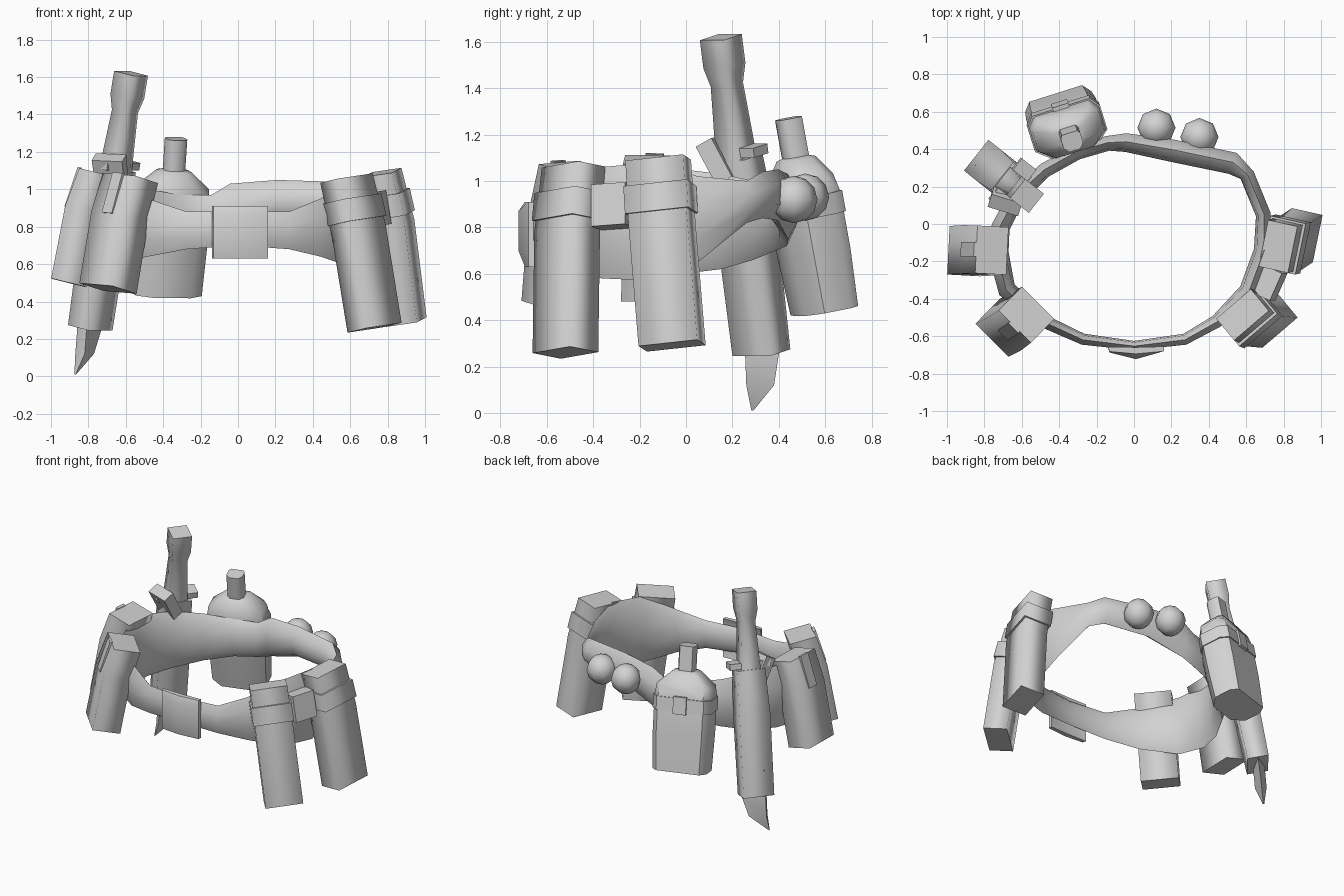
import bpy, bmesh, math
from mathutils import Vector as V

if "Cube" in bpy.data.objects:
    bpy.data.objects.remove(bpy.data.objects["Cube"])

grey = bpy.data.materials.new("light_grey")
grey.diffuse_color = (0.65, 0.65, 0.65, 1)
grey.use_nodes = True
grey.node_tree.nodes["Principled BSDF"].inputs["Base Color"].default_value = grey.diffuse_color

BOX = [(-.5, -.5), (.5, -.5), (.5, .5), (-.5, .5)]
OCT = [(-.5, -.22), (-.28, -.5), (.28, -.5), (.5, -.22), (.5, .22), (.28, .5), (-.28, .5), (-.5, .22)]
FLASK = [(-.5, -.22), (-.28, -.5), (.28, -.5), (.5, -.22), (.5, .3), (.4, .5), (-.4, .5), (-.5, .3)]


def finish(name, bm, angle=50):
    """Make the object; angle None keeps the edge smoothing set on the mesh."""
    bmesh.ops.recalc_face_normals(bm, faces=bm.faces)
    for f in bm.faces:
        f.smooth = True
    me = bpy.data.meshes.new(name)
    bm.to_mesh(me)
    bm.free()
    ob = bpy.data.objects.new(name, me)
    me.materials.append(grey)
    bpy.context.collection.objects.link(ob)
    if angle is not None:
        bpy.ops.object.select_all(action='DESELECT')
        ob.select_set(True)
        bpy.context.view_layer.objects.active = ob
        bpy.ops.object.shade_smooth_by_angle(angle=math.radians(angle))
    return ob


def skin(name, rings, closed=False, angle=50):
    """Bridge rings of points; cap the ends unless closed into a loop."""
    bm = bmesh.new()
    vs = [[bm.verts.new(p) for p in r] for r in rings]
    n, k = len(rings), len(rings[0])
    for i in range(n if closed else n - 1):
        a, b = vs[i], vs[(i + 1) % n]
        for j in range(k):
            bm.faces.new((a[j], a[(j + 1) % k], b[(j + 1) % k], b[j]))
    if not closed:
        for cap in (vs[0], vs[-1]):
            for e in bm.faces.new(cap).edges:
                e.smooth = False
    return finish(name, bm, angle)


def loft(name, top, bottom, out, shape, stations, angle=50):
    """Sections along an axis; station = (fraction, width, depth, outward shift)."""
    top, bottom = V(top), V(bottom)
    axis = (bottom - top).normalized()
    out = V((*out, 0))
    out = (out - axis * out.dot(axis)).normalized()
    side = axis.cross(out)
    return skin(name, [[top.lerp(bottom, f) + side * (x * w) + out * (y * d + s)
                        for x, y in shape] for f, w, d, s in stations], angle=angle)


# Belt: outer x, outer y, bottom, top, thickness at each station
belt = [
    (0, -.675, .70, .88, .05), (.28, -.645, .68, .88, .06), (.46, -.55, .64, .95, .07),
    (.65, -.39, .58, 1.06, .10), (.74, -.15, .57, 1.08, .10), (.73, .06, .65, 1.02, .08),
    (.64, .28, .82, 1.0, .08), (.55, .38, .84, 1.04, .12), (.22, .45, .83, 1.05, .12),
    (-.04, .485, .75, 1.03, .10), (-.15, .47, .72, .97, .08), (-.32, .42, .70, .97, .08),
    (-.5, .32, .66, 1.0, .08), (-.66, .18, .62, 1.03, .09), (-.76, .0, .60, 1.05, .10),
    (-.78, -.16, .58, 1.05, .11), (-.72, -.38, .60, 1.03, .10), (-.5, -.55, .64, .95, .07),
    (-.28, -.645, .68, .88, .06)]
rings = []
for i, (x, y, lo, hi, t) in enumerate(belt):
    a, b = belt[i - 1], belt[(i + 1) % len(belt)]
    n = V((b[1] - a[1], a[0] - b[0], 0)).normalized()
    prof = [(-.45, 0), (0, .3), (0, .7), (-.45, 1), (-.85, .85), (-1, .5), (-.85, .15)]
    rings.append([V((x, y, 0)) + n * (o * t) + V((0, 0, lo + (hi - lo) * f)) for o, f in prof])
skin("belt", rings, True, 80)

# Folded front buckle, shallower toward its upper and lower rims
skin("buckle", [[(x, y - b * (1 - abs(x) / .16), z) for x, y in
     [(-.14, -.655), (-.13, -.68), (.01, -.685), (.16, -.68), (.16, -.655), (.01, -.65)]]
     for z, b in ((.63, .01), (.70, .04), (.87, .04), (.91, .01))], angle=30)

# Pouches: name, top, bottom, outward direction, width, depth
pouches = [
    ("right_front_pouch", (.58, -.485, 1.06), (.73, -.52, .26), (.65, -.76), .25, .16),
    ("right_side_pouch", (.77, -.12, 1.09), (.90, -.06, .29), (.97, -.2), .26, .17),
    ("left_front_pouch", (-.575, -.485, 1.06), (-.695, -.555, .47), (-.7, -.7), .25, .19),
    ("left_side_pouch", (-.76, -.14, 1.09), (-.905, -.145, .50), (-1, .05), .26, .18)]
for name, top, bot, out, w, d in pouches:
    loft(name, top, bot, out, BOX,
         [(0, w * .98, d * .95, 0), (.35, w, d, .02), (1, w, d, 0)], None)
    if name.startswith("right"):
        # Wrap band
        loft(name + "_band", top, bot, out, BOX,
             [(.14, w + .02, d + .025, .008), (.29, w + .02, d + .025, .016)], None)
    else:
        # Narrow closing tab
        loft(name + "_tab", top, bot, out, BOX,
             [(-.01, w * .3, .02, d * .5), (.36, w * .3, .02, d * .5 + .018)])

# Loop joining the two right pouches
loft("right_loop", (.70, -.31, .98), (.73, -.31, .80), (.9, -.4), BOX,
     [(0, .16, .13, 0), (1, .16, .13, 0)])

# Canteen: body, shoulder and neck in one skin
ct, cb, co = (-.33, .44, 1.27), (-.385, .59, .44), (-.3, .95)
loft("canteen", ct, cb, co, FLASK,
     [(0, .11, .10, 0), (.20, .11, .10, 0), (.21, .18, .14, 0), (.31, .37, .22, 0),
      (.40, .39, .25, 0), (.7, .39, .25, 0), (1, .37, .23, 0)])
loft("canteen_band", ct, cb, co, FLASK, [(.40, .405, .265, 0), (.51, .405, .265, 0)])
loft("canteen_clasp", ct, cb, co, BOX, [(.385, .09, .03, .13), (.525, .09, .03, .13)])

# Knife: handle, guard and sheath along one slanted axis
kt, kb, ko = (-.572, .15, 1.62), (-.79, .325, .26), (-.78, .62)
loft("knife_handle", kt, kb, ko, BOX,
     [(0, .13, .13, 0), (.09, .13, .13, 0), (.15, .10, .10, 0), (.38, .13, .12, 0)], None)
loft("knife_guard", kt, kb, ko, BOX, [(.345, .28, .10, 0), (.375, .28, .10, 0)])
loft("knife_sheath", kt, kb, ko, BOX,
     [(.38, .19, .13, 0), (.6, .21, .16, .01), (1, .21, .14, 0)], None)

# Blade: back edge, flat and cutting edge converge on a low point
skin("knife_blade", [[(x0, y0, z), (x0 + .03, y0 - .02, z), (x1, y1, z), (x0 - .02, y0 + .04, z)]
     for x0, y0, x1, y1, z in ((-.83, .275, -.72, .40, .45), (-.84, .275, -.73, .40, .25),
                               (-.85, .28, -.77, .38, .12))]
     + [[(-.872 + d, .285 + e, .01) for d, e in
         ((0, 0), (.004, -.003), (.006, .006), (-.003, .005))]])

# Slanted retaining strap beside the handle
loft("knife_strap", (-.69, .10, 1.17), (-.67, .19, 1.0), (-.9, .3), BOX,
     [(0, .08, .17, 0), (1, .08, .16, 0)])

# Two round balls hung on the back
for i, c in enumerate([(.12, .515, .93), (.35, .465, .92)]):
    bm = bmesh.new()
    bmesh.ops.create_uvsphere(bm, u_segments=8, v_segments=6, radius=.102)
    bmesh.ops.translate(bm, verts=bm.verts, vec=c)
    finish("back_ball_%d" % (i + 1), bm, 60)
